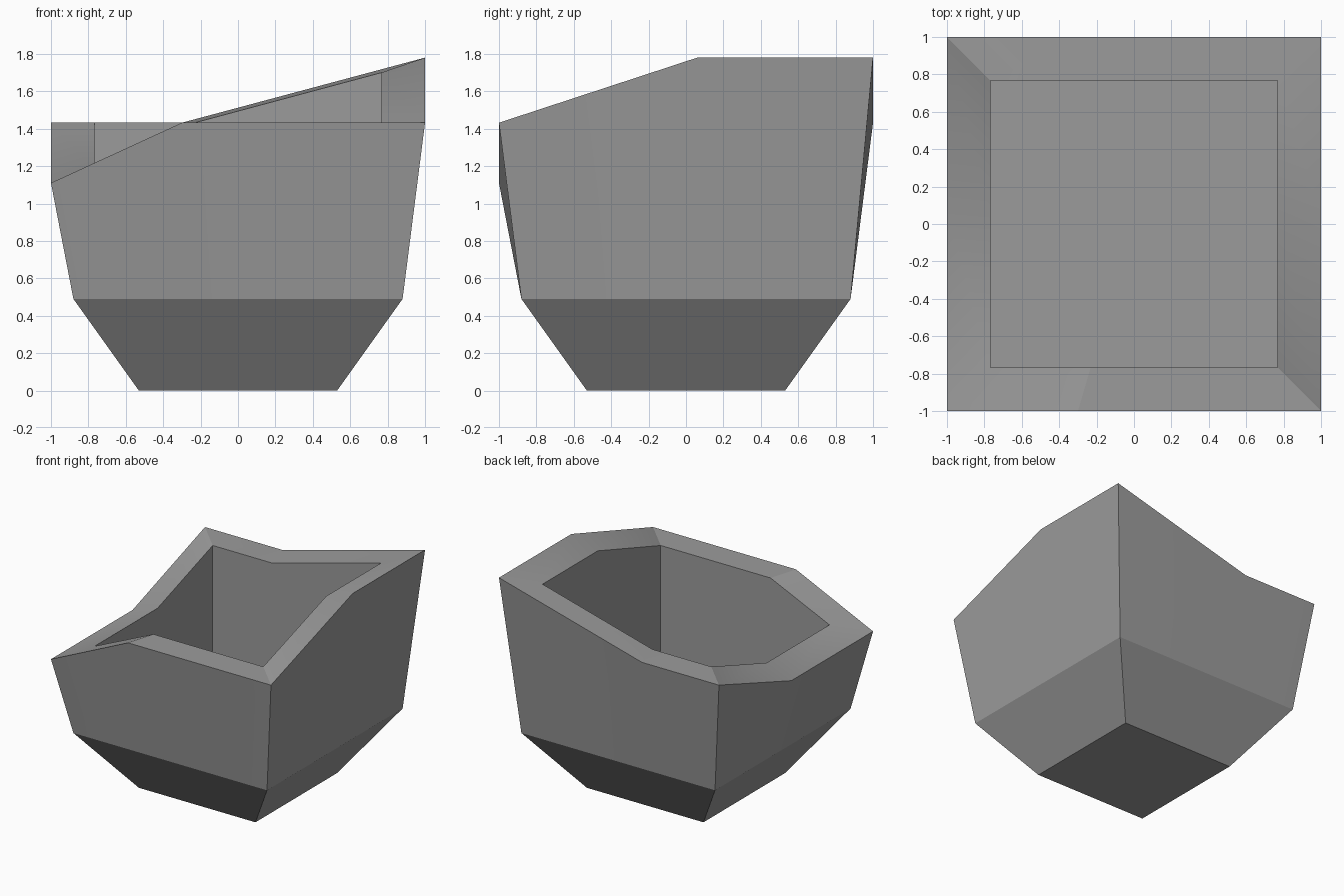
import bpy, bmesh, math

cube = bpy.data.objects.get("Cube")
if cube:
    bpy.data.objects.remove(cube, do_unlink=True)

stone = bpy.data.materials.new("grey stone")
stone.use_nodes = True
grey = (0.33, 0.33, 0.33, 1)
stone.diffuse_color = grey
stone.node_tree.nodes["Principled BSDF"].inputs["Base Color"].default_value = grey

KINK_X, KINK_Y = -0.3, 0.06   # where the rim bends on front/back and on the sides


def ring(bm, half, heights, kink_x=KINK_X, kink_y=KINK_Y):
    """Square loop of corners and bend points, anticlockwise from front right-hand low corner."""
    spots = [(-half, -half), (kink_x, -half), (half, -half), (half, kink_y),
             (half, half), (kink_x, half), (-half, half), (-half, kink_y)]
    return [bm.verts.new((x, y, z)) for (x, y), z in zip(spots, heights)]


def bridge(bm, a, b):
    for i in range(len(a)):
        j = (i + 1) % len(a)
        bm.faces.new((a[i], a[j], b[j], b[i]))


def rim(low, mid, high):
    return [low, mid, mid, high, high, mid, mid, low]


bm = bmesh.new()
# Loops run from the underside, up the outside, over the rim and down to the inner floor
loops = [
    ring(bm, 0.53, [0] * 8, -0.08, 0.02),
    ring(bm, 0.88, [0.49] * 8, -0.14, 0.03),
    ring(bm, 1.0, rim(1.11, 1.432, 1.78)),
    ring(bm, 0.767, rim(1.19, 1.432, 1.70), -0.232, 0.05),
    ring(bm, 0.767, [0.49] * 8, -0.232, 0.05),
]
for lower, upper in zip(loops, loops[1:]):
    bridge(bm, lower, upper)
bm.faces.new(loops[0][::-1])   # underside
bm.faces.new(loops[-1])        # inner floor
bmesh.ops.recalc_face_normals(bm, faces=bm.faces)

mesh = bpy.data.meshes.new("angular_bowl")
bm.to_mesh(mesh)
bm.free()
mesh.materials.append(stone)
bowl = bpy.data.objects.new("angular_bowl", mesh)
bpy.context.collection.objects.link(bowl)

# Soft shading within each wall, crisp edges between them
bpy.ops.object.select_all(action='DESELECT')
bowl.select_set(True)
bpy.context.view_layer.objects.active = bowl
bpy.ops.object.shade_smooth_by_angle(angle=math.radians(20))
